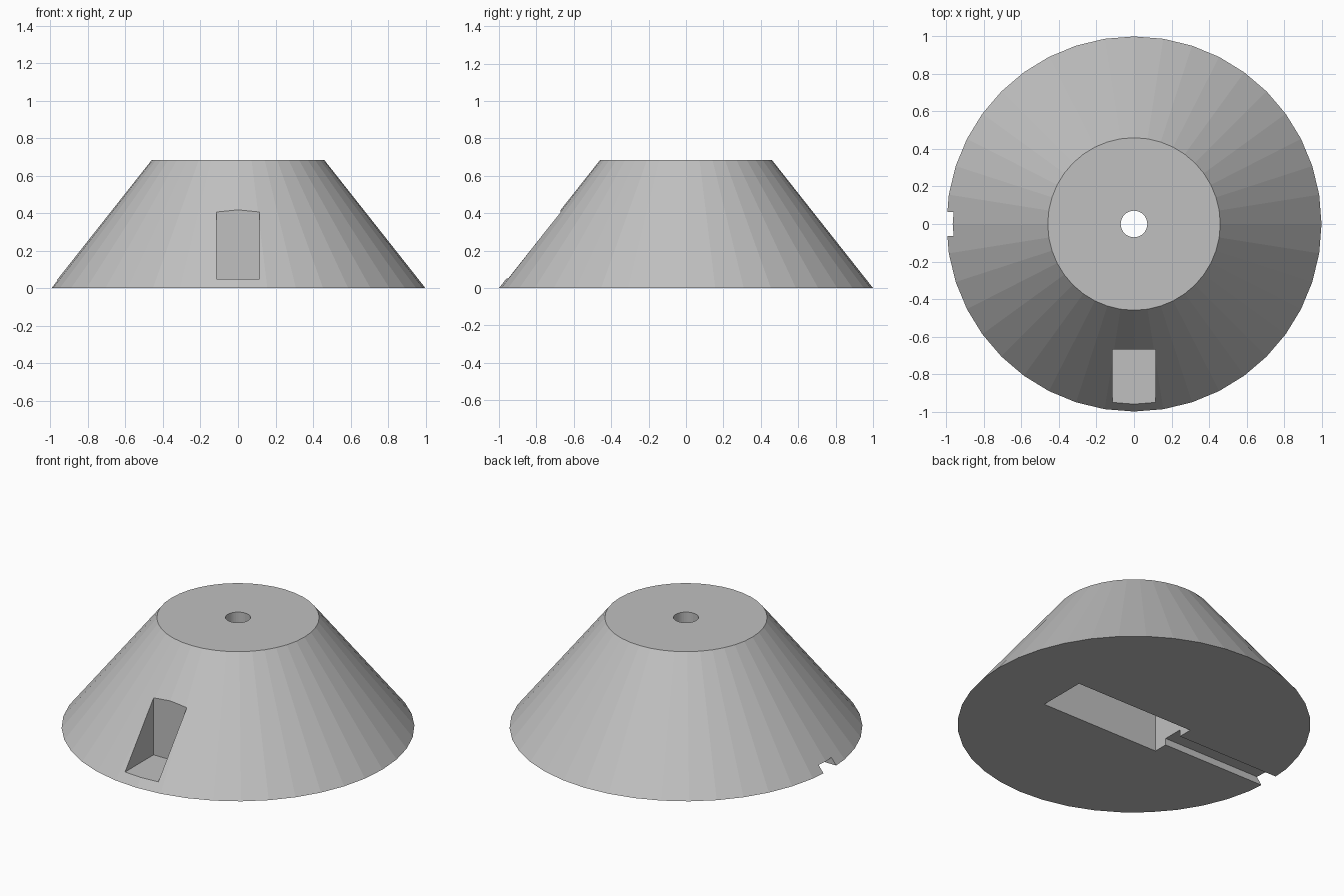
import bpy
import bmesh
from mathutils import Matrix, Vector

if "Cube" in bpy.data.objects:
    bpy.data.objects.remove(bpy.data.objects["Cube"], do_unlink=True)

BASE_R, TOP_R, HEIGHT = 1.0, 0.46, 0.684
SIDES = 40

# One light grey material
grey = bpy.data.materials.new("light_grey")
grey.use_nodes = True
colour = (0.53, 0.53, 0.53, 1)
grey.diffuse_color = colour
grey.node_tree.nodes["Principled BSDF"].inputs["Base Color"].default_value = colour


def make_object(name, bm):
    mesh = bpy.data.meshes.new(name)
    bm.to_mesh(mesh)
    bm.free()
    mesh.materials.append(grey)
    obj = bpy.data.objects.new(name, mesh)
    bpy.context.scene.collection.objects.link(obj)
    return obj


def frustum(name, r_bottom, r_top, z0, z1, sides):
    bm = bmesh.new()
    bmesh.ops.create_cone(bm, cap_ends=True, segments=sides,
                          radius1=r_bottom, radius2=r_top, depth=z1 - z0,
                          matrix=Matrix.Translation((0, 0, (z0 + z1) / 2)))
    return make_object(name, bm)


def box(name, low, high):
    low, high = Vector(low), Vector(high)
    bm = bmesh.new()
    bmesh.ops.create_cube(bm, size=1, matrix=Matrix.Translation((low + high) / 2)
                          @ Matrix.Diagonal((high - low).to_4d()))
    return make_object(name, bm)


# Conical body
body = frustum("conical_base", BASE_R, TOP_R, 0, HEIGHT, SIDES)

# Openings: front pocket, underside compartment, cable slot, top hole
cutters = [
    box("front_pocket_cutter", (-0.115, -1.2, 0.05), (0.115, -0.67, 0.6)),
    box("compartment_cutter", (-0.287, -0.153, -0.1), (0.535, 0.153, 0.35)),
    box("cable_slot_cutter", (-1.2, -0.063, -0.1), (-0.2, 0.063, 0.042)),
    frustum("top_hole_cutter", 0.071, 0.071, 0.2, HEIGHT + 0.1, 32),
]
for cutter in cutters:
    cutter.hide_render = True
    mod = body.modifiers.new(cutter.name, "BOOLEAN")
    mod.operation = "DIFFERENCE"
    mod.solver = "EXACT"
    mod.object = cutter

# Bake the cuts and discard the cutters
bpy.context.view_layer.update()
cut_mesh = bpy.data.meshes.new_from_object(
    body.evaluated_get(bpy.context.evaluated_depsgraph_get()))
body.modifiers.clear()
body.data = cut_mesh
body.data.materials.clear()
body.data.materials.append(grey)
for poly in body.data.polygons:
    poly.material_index = 0
for cutter in cutters:
    bpy.data.objects.remove(cutter, do_unlink=True)
